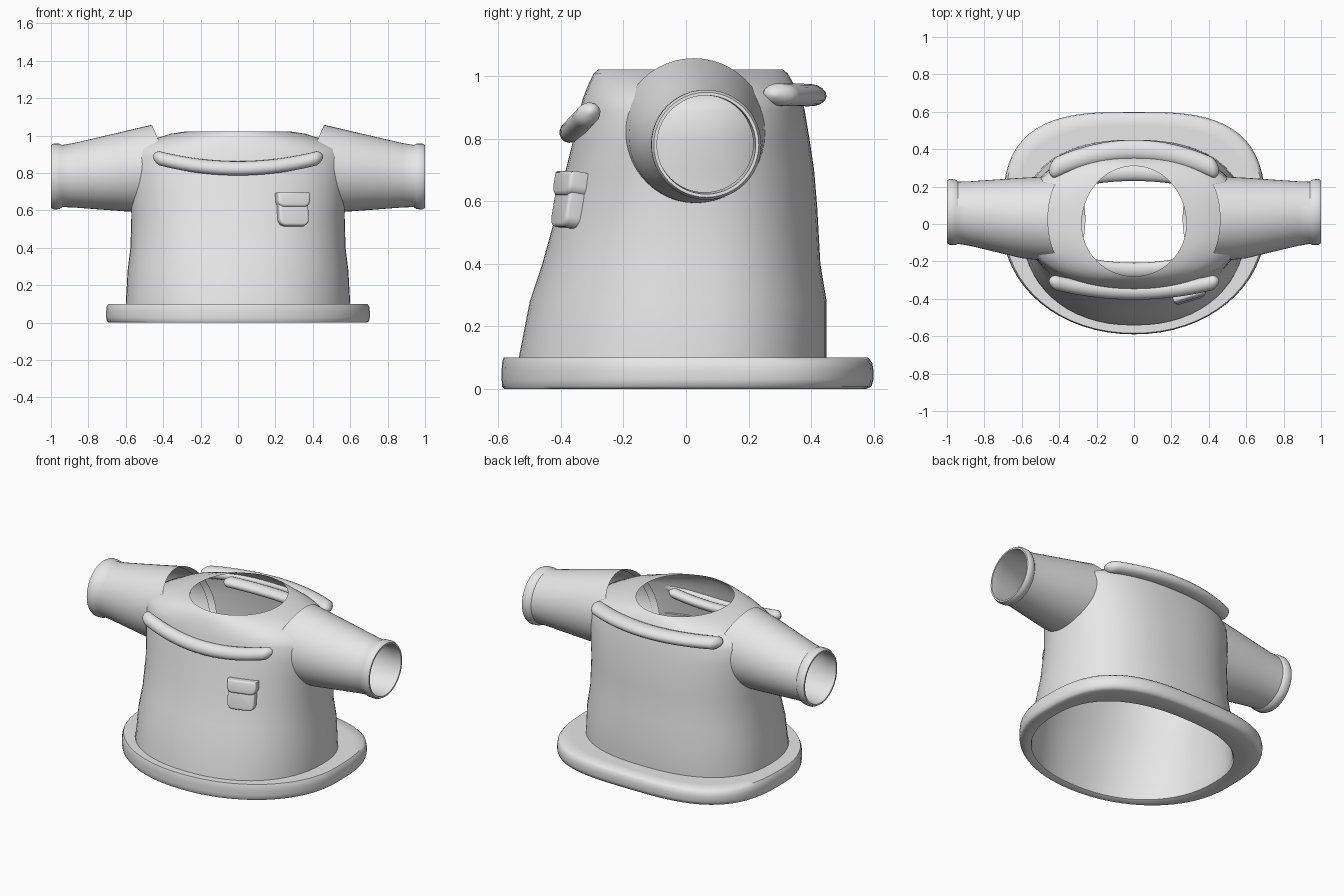
import bpy, bmesh
from math import sin, cos, pi, radians
from mathutils import Vector, Matrix

cube = bpy.data.objects.get("Cube")
if cube:
    bpy.data.objects.remove(cube, do_unlink=True)

grey = bpy.data.materials.new("light_grey_cloth")
grey.use_nodes = True
COLOUR = (0.8, 0.8, 0.8, 1)
grey.diffuse_color = COLOUR
grey.node_tree.nodes["Principled BSDF"].inputs["Base Color"].default_value = COLOUR
SEG = 64


def finish(name, bm, angle=40):
    bmesh.ops.recalc_face_normals(bm, faces=bm.faces)
    mesh = bpy.data.meshes.new(name)
    bm.to_mesh(mesh)
    bm.free()
    mesh.materials.append(grey)
    obj = bpy.data.objects.new(name, mesh)
    bpy.context.collection.objects.link(obj)
    bpy.ops.object.select_all(action='DESELECT')
    obj.select_set(True)
    bpy.context.view_layer.objects.active = obj
    bpy.ops.object.shade_smooth_by_angle(angle=radians(angle))
    return obj


def loft(name, rings, closed=False, caps=False, angle=40):
    """Skin a series of equal-length point loops."""
    bm = bmesh.new()
    loops = [[bm.verts.new(p) for p in ring] for ring in rings]
    n = len(loops[0])
    pairs = list(zip(loops, loops[1:])) + ([(loops[-1], loops[0])] if closed else [])
    for a, b in pairs:
        for i in range(n):
            j = (i + 1) % n
            bm.faces.new((a[i], a[j], b[j], b[i]))
    if caps:
        bm.faces.new(loops[0])
        bm.faces.new(loops[-1])
    return finish(name, bm, angle)


def spow(v, e):
    return (abs(v) ** e) * (1 if v >= 0 else -1)


def oval(rx, front, back, z, n_front=2.2, n_back=2.4):
    """Egg-shaped loop with separate front and back depth."""
    pts = []
    for i in range(SEG):
        t = 2 * pi * i / SEG
        c, s = cos(t), sin(t)
        e = 2 / (n_back if s > 0 else n_front)
        pts.append(Vector((rx * spow(c, e), (back if s > 0 else front) * spow(s, e), z)))
    return pts


# Torso shell: half width, front depth, back depth, height
torso = [(.60, .545, .45, .04), (.60, .535, .45, .1), (.59, .50, .45, .28),
         (.575, .46, .43, .4), (.57, .41, .42, .58), (.58, .385, .41, .7),
         (.59, .36, .395, .8), (.59, .34, .38, .89), (.565, .33, .37, .93),
         (.47, .312, .345, .975), (.36, .295, .325, 1.01), (.28, .28, .31, 1.022)]
loft("torso", [oval(*r, *((2, 2) if r[3] > 1 else (2.2, 2.4))) for r in torso], angle=60)

# Flared hem, wide at the back and thin at the front
inner = oval(.60, .54, .45, 0)
outer = oval(.705, .59, .60, 0, 2.05, 3.1)
profile = [(0, .1), (.5, .1), (.88, .1), (.97, .085), (1, .06), (1, .03),
           (.96, .008), (.85, 0), (.4, 0), (.05, .01), (0, .03)]
hem = [[a.lerp(b, f) + Vector((0, 0, z)) for a, b in zip(inner, outer)] for f, z in profile]
loft("hem", hem, closed=True, angle=50)

# Sleeves: x, centre y, centre z, radius, from the slanted root to the cuff and back inside
sleeve = [(.46, .025, .823, .235), (.60, .032, .81, .215), (.75, .045, .798, .192),
          (.88, .056, .788, .172), (.94, .06, .784, .166), (.955, .063, .782, .175),
          (.985, .065, .781, .176), (1.0, .065, .781, .168), (1.0, .065, .781, .158),
          (.94, .06, .784, .155), (.75, .045, .798, .184), (.5, .025, .82, .222)]
for side, label in ((1, "left"), (-1, "right")):
    rings = []
    for k, (x, cy, cz, r) in enumerate(sleeve):
        ring = []
        for i in range(48):
            t = 2 * pi * i / 48
            slant = .1 * (1 - sin(t)) if k in (0, len(sleeve) - 1) else 0
            ring.append((side * (x - slant), cy + r * cos(t), cz + r * sin(t)))
        rings.append(ring)
    loft(label + "_sleeve", rings, angle=35)


def roll(name, half, y_mid, y_end, z_mid, z_end, wide, thick, tilt, power=2):
    """Bowed padded strip with rounded ends, running across the body."""
    rings = []
    for k in range(33):
        u = -cos(pi * k / 32)
        w = abs(u) ** power
        cap = max(.15, min(1, ((1 - abs(u)) * half / .03) ** .5)) if abs(u) < 1 else .15
        centre = Vector((u * half, y_mid + (y_end - y_mid) * w, z_mid + (z_end - z_mid) * w))
        rings.append([centre + Matrix.Rotation(radians(tilt), 3, 'X') @
                      Vector((0, wide * cap * cos(a), thick * cap * sin(a)))
                      for a in (2 * pi * i / 16 for i in range(16))])
    loft(name, rings, caps=True, angle=60)


roll("front_collar_strip", .455, -.365, -.305, .825, .888, .042, .036, 35)
roll("back_collar_strip", .455, .395, .285, .94, .942, .055, .036, -4)
roll("front_inner_strip", .27, -.25, -.22, .85, .89, .045, .03, 20)
roll("back_inner_strip", .27, .275, .25, .94, .945, .045, .03, 0)


def pad(name, width, height, depth, loc, bevel):
    """Rounded block laid against the sloping chest."""
    bm = bmesh.new()
    bmesh.ops.create_cube(bm, size=1)
    bmesh.ops.scale(bm, vec=(width, depth, height), verts=bm.verts)
    upright = [e for e in bm.edges if abs((e.verts[0].co - e.verts[1].co).y) > depth / 2]
    low = [e for e in upright if e.verts[0].co.z < 0]
    bmesh.ops.bevel(bm, geom=low, offset=.035, segments=5, affect='EDGES', profile=.5)
    front = [e for e in bm.edges if all(v.co.y < 0 for v in e.verts)]
    bmesh.ops.bevel(bm, geom=front, offset=bevel, segments=3, affect='EDGES', profile=.5)
    turn = Matrix.Rotation(radians(17), 4, 'Z') @ Matrix.Rotation(radians(-10), 4, 'X')
    bm.transform(Matrix.Translation(loc) @ turn)
    finish(name, bm, 35)


# Chest pocket with flap
pad("pocket", .165, .16, .05, (.293, -.378, .595), .012)
pad("pocket_flap", .18, .08, .06, (.293, -.372, .655), .014)
